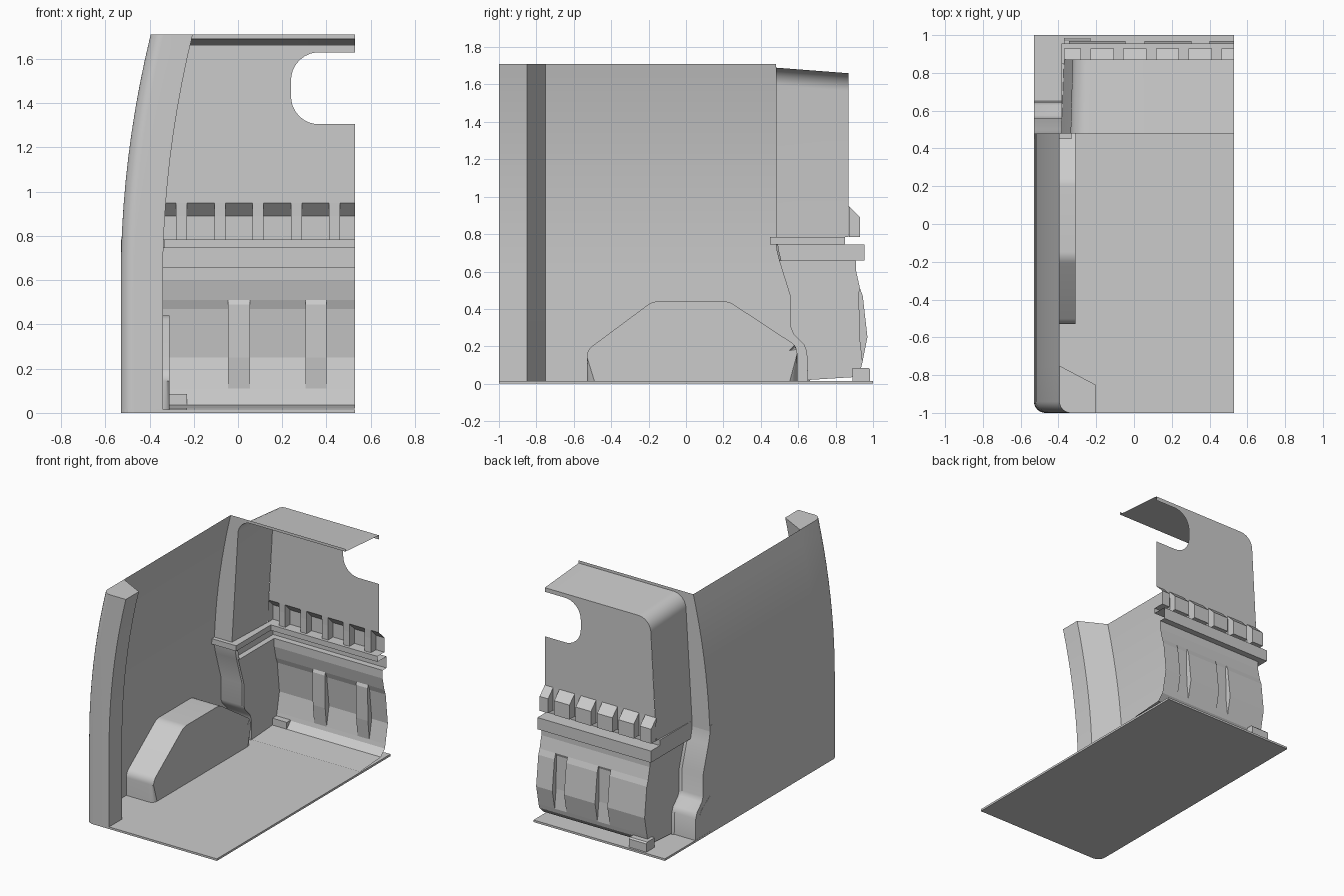
import bpy, bmesh, math
from mathutils import Vector

if "Cube" in bpy.data.objects:
    bpy.data.objects.remove(bpy.data.objects["Cube"])


def finish(name, bm, smooth=False):
    bmesh.ops.remove_doubles(bm, verts=bm.verts, dist=0.0005)
    bmesh.ops.recalc_face_normals(bm, faces=bm.faces)
    me = bpy.data.meshes.new(name)
    bm.to_mesh(me)
    bm.free()
    ob = bpy.data.objects.new(name, me)
    bpy.context.collection.objects.link(ob)
    if smooth:
        bpy.ops.object.select_all(action='DESELECT')
        ob.select_set(True)
        bpy.context.view_layer.objects.active = ob
        bpy.ops.object.shade_smooth_by_angle(angle=math.radians(32))
    return ob


def add_loft(bm, rows, closed=False):
    vs = [[bm.verts.new(p) for p in r] for r in rows]
    n = len(rows[0])
    for a, b in zip(vs, vs[1:]):
        for i in range(n if closed else n - 1):
            j = (i + 1) % n
            quad = [a[i], a[j], b[j], b[i]]
            if len({tuple(round(c, 5) for c in v.co) for v in quad}) > 2:
                bm.faces.new(quad)
    return vs


def loft(name, rows, closed=False, caps=False, smooth=False):
    bm = bmesh.new()
    vs = add_loft(bm, rows, closed)
    if caps:
        bm.faces.new(vs[0])
        bm.faces.new(vs[-1])
    return finish(name, bm, smooth)


def panel(name, *polys):
    bm = bmesh.new()
    for p in polys:
        bm.faces.new([bm.verts.new(v) for v in p])
    return finish(name, bm)


def fillet(pts, radii, steps=6):
    """Round the corners of a 2D path; radius 0 keeps the corner."""
    out = []
    for i, (p, r) in enumerate(zip(pts, radii)):
        p = Vector(p)
        if not r:
            out.append(tuple(p))
            continue
        u = (Vector(pts[i - 1]) - p).normalized()
        w = (Vector(pts[(i + 1) % len(pts)]) - p).normalized()
        half = u.angle(w) / 2
        d = r / math.tan(half)
        c = p + (u + w).normalized() * r / math.sin(half)
        a, b = p + u * d - c, p + w * d - c
        for k in range(steps + 1):
            v = (a.lerp(b, k / steps)).normalized() * r
            out.append(tuple(c + v))
    return out


def wall_x(z):
    return -0.53 + 0.135 * (max(0, z - 0.6) / 1.11) ** 2


def at_x(x, prof):
    return [(x, y, z) for y, z in prof]


# Floor with one rounded front corner
fl = fillet([(-0.53, -1), (0.53, -1), (0.53, 1), (-0.53, 1)], [0.06, 0, 0, 0])
loft("floor", [[(x, y, z) for x, y in fl] for z in (0, 0.015)], True, True)

# Curved side wall and its lower rear extension
zs = [0.015, 0.6] + [0.6 + 1.11 * i / 10 for i in range(1, 11)]
loft("side_wall", [[(wall_x(z), y, z) for y in (-0.76, 0.48)] for z in zs], smooth=True)
strip = [(0.48, 0.745), (0.485, 0.71), (0.4975, 0.66), (0.56, 0.46), (0.56, 0.30),
         (0.575, 0.265), (0.63, 0.21), (0.645, 0.17), (0.65, 0.015)]
panel("wall_extension", at_x(wall_x(0.7), strip + [(0.48, 0.015)]))

# Front pillar follows the wall curve
sec = fillet([(0, -0.75), (0, -1), (0.19, -1), (0.19, -0.85)], [0, 0.06, 0, 0])
loft("front_pillar", [[(wall_x(z) + x, y, z) for x, y in sec] for z in zs], True, True, True)

# Wheel arch with rounded inner rim
arch = fillet([(-0.53, 0.015), (-0.53, 0.18), (-0.18, 0.44), (0.23, 0.44), (0.595, 0.2), (0.595, 0.015)],
              [0, 0.07, 0.1, 0.1, 0.07, 0])
bm = bmesh.new()
rows = add_loft(bm, [at_x(-0.53, arch), at_x(-0.31, arch)])
bm.faces.new(rows[-1])
rim = [e for e in bm.edges if all(v.co.x > -0.32 for v in e.verts)
       and not all(v.co.z < 0.02 for v in e.verts)]
bmesh.ops.bevel(bm, geom=rim, offset=0.04, segments=5, profile=0.5, affect='EDGES')
finish("wheel_arch", bm, True)

# Upper rear shell: leaning side, rounded corner, sloping roof
side_a = fillet([(-0.385, 0.785), (-0.33, 1.69), (0.53, 1.69)], [0, 0.1, 0], 8)
side_b = fillet([(-0.37, 0.785), (-0.32, 1.66), (0.53, 1.66)], [0, 0.1, 0], 8)
loft("upper_shell", [[(x, 0.48, z) for x, z in side_a],
                     [(x, 0.87, z) for x, z in side_b]], smooth=True)

# Flange joining the wall and the upper shell
outer = [(wall_x(z), z) for z in [0.745] + [z for z in zs if z > 0.75]]
flange = outer + [(0.53, 1.71)] + side_a[::-1]
panel("shell_flange", [(x, 0.48, z) for x, z in flange])

# Rear window panel with a rounded opening
win = fillet([(0.53, 1.63), (0.24, 1.63), (0.24, 1.305), (0.53, 1.305)], [0, 0.125, 0.125, 0], 8)
back = [(-0.36, 0.95)] + side_b[1:] + win + [(0.53, 0.95)]
panel("window_panel", [(x, 0.87, z) for x, z in back])

# Row of outward pockets under the window
pocket = [(0.87, 0.95), (0.93, 0.89), (0.93, 0.785), (0.85, 0.785), (0.85, 0.745)]
rib = [(0.87, 0.95), (0.872, 0.89), (0.872, 0.785), (0.85, 0.785), (0.85, 0.745)]
rows = [at_x(-0.37, rib), at_x(-0.37, pocket)]
for i in range(5):
    c = -0.255 + 0.173 * i
    rows += [at_x(c - 0.025, pocket), at_x(c - 0.025, rib), at_x(c + 0.025, rib), at_x(c + 0.025, pocket)]
loft("pocket_row", rows + [at_x(0.53, pocket)])

# Belt rail wrapping the flange and side
rail = [(-0.53, 0.45), (-0.33, 0.45), (-0.33, 0.85), (-0.385, 0.85), (-0.385, 0.48), (-0.53, 0.48)]
loft("belt_rail", [[(x, y, z) for x, y in rail] for z in (0.745, 0.785)], True, True)

# Band below the rail, rear and side
loft("rear_band", [at_x(x, [(0.85, 0.745), (0.955, 0.745), (0.955, 0.66), (0.91, 0.66)])
                   for x in (-0.385, 0.53)])
panel("side_band",
      at_x(-0.385, [(0.48, 0.745), (0.955, 0.745), (0.955, 0.66), (0.4975, 0.66), (0.485, 0.71)]),
      [(-0.385, 0.4975, 0.66), (-0.345, 0.4975, 0.66), (-0.345, 0.91, 0.66), (-0.385, 0.91, 0.66)])

# Bulged lower rear panel with two flat ribs
low = [(0.91, 0.66), (0.91, 0.60), (0.93, 0.51), (0.945, 0.47), (0.97, 0.25),
       (0.942, 0.11), (0.935, 0.08), (0.89, 0.035), (0.65, 0.02)]
flat = low[:3] + [(0.922, 0.49), (0.926, 0.25)] + low[5:]
rows = [at_x(-0.345, low)]
for a, b in ((-0.045, 0.055), (0.305, 0.40)):
    rows += [at_x(a, low), at_x(a, flat), at_x(b, flat), at_x(b, low)]
loft("lower_rear_panel", rows + [at_x(0.53, low)])

# Lower side panel and the stepped return to the wall
panel("lower_side_panel", at_x(-0.345, strip[2:-1] + low[::-1]))
loft("stepped_return", [at_x(-0.53, strip), at_x(-0.36, strip),
                        at_x(-0.345, [(y + 0.012, z) for y, z in strip])], smooth=True)

# Small block at the rear foot
blk = [(0.89, 0.015), (0.985, 0.015), (0.985, 0.075), (0.975, 0.085), (0.89, 0.085)]
loft("foot_block", [at_x(x, blk) for x in (-0.37, -0.23)], True, True)
